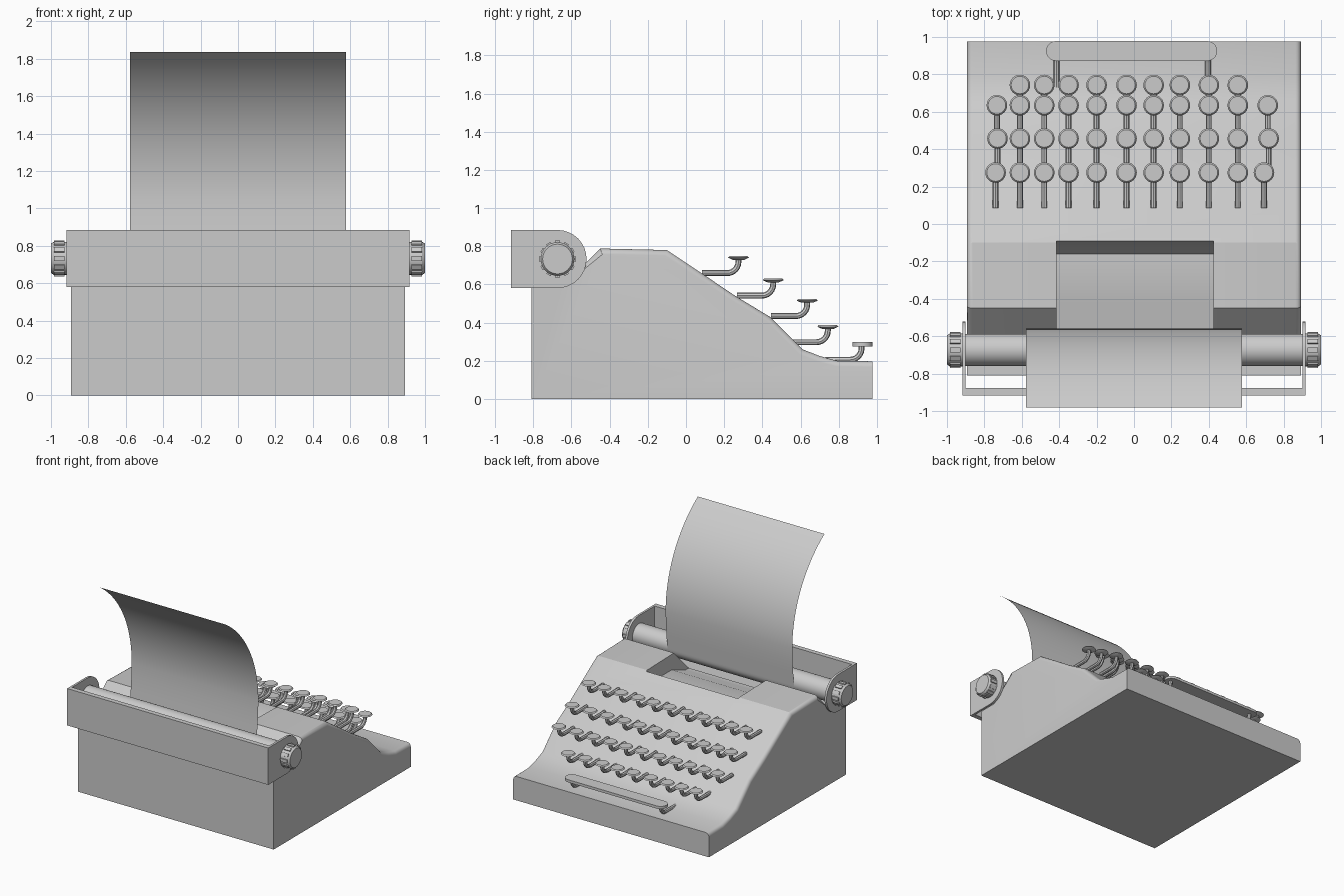
import bpy, bmesh, math
from mathutils import Matrix, Vector

if "Cube" in bpy.data.objects:
    bpy.data.objects.remove(bpy.data.objects["Cube"])


def finish(name, bm, angle=30):
    bmesh.ops.recalc_face_normals(bm, faces=bm.faces)
    me = bpy.data.meshes.new(name)
    bm.to_mesh(me)
    bm.free()
    ob = bpy.data.objects.new(name, me)
    bpy.context.collection.objects.link(ob)
    smooth(ob, angle)
    return ob


def smooth(ob, angle=30):
    bpy.ops.object.select_all(action='DESELECT')
    bpy.context.view_layer.objects.active = ob
    ob.select_set(True)
    bpy.ops.object.shade_smooth_by_angle(angle=math.radians(angle))


def prism(bm, points, offset):
    """Extrude a closed outline of 3D points along an offset."""
    face = bm.faces.new([bm.verts.new(p) for p in points])
    ext = bmesh.ops.extrude_face_region(bm, geom=[face], use_keep_orig=True)
    bmesh.ops.translate(bm, vec=offset, verts=[v for v in ext["geom"] if isinstance(v, bmesh.types.BMVert)])


def box(bm, lo, hi, turn=Matrix()):
    lo, hi = Vector(lo), Vector(hi)
    m = turn @ Matrix.Translation((lo + hi) / 2) @ Matrix.Diagonal((*(hi - lo), 1))
    bmesh.ops.create_cube(bm, size=1, matrix=m)


def cylinder_x(bm, x0, x1, r0, r1, y, z, sides=32):
    m = Matrix.Translation(((x0 + x1) / 2, y, z)) @ Matrix.Rotation(math.pi / 2, 4, 'Y')
    bmesh.ops.create_cone(bm, cap_ends=True, segments=sides, radius1=r0, radius2=r1, depth=x1 - x0, matrix=m)


def arc(cx, cy, r, a0, a1, n=16):
    return [(cx + r * math.cos(math.radians(a0 + (a1 - a0) * i / n)),
             cy + r * math.sin(math.radians(a0 + (a1 - a0) * i / n))) for i in range(n + 1)]


# Body: side profile with softened upper side edges
W = 0.893
profile = [(-0.81, 0), (0.977, 0), (0.977, 0.197), (0.79, 0.2), (0.70, 0.225), (0.61, 0.26), (0.44, 0.43),
           (0.25, 0.545), (0.08, 0.66), (-0.10, 0.78), (-0.45, 0.788), (-0.65, 0.585), (-0.81, 0.585)]
bm = bmesh.new()
prism(bm, [(-W, y, z) for y, z in profile], (2 * W, 0, 0))
top = [e for e in bm.edges if abs(e.verts[0].co.x - e.verts[1].co.x) < 1e-4
       and all(v.co.z > 0.19 and v.co.y > -0.7 for v in e.verts)]
bmesh.ops.bevel(bm, geom=top, offset=0.03, segments=4, profile=0.5, affect='EDGES')
body = finish("body", bm)

# Type basket recess cut into the top
bm = bmesh.new()
prism(bm, [(-0.415, y, z) for y, z in
           [(-0.08, 0.9), (-0.09, 0.77), (-0.16, 0.66), (-0.42, 0.66), (-0.60, 0.59), (-0.75, 0.59), (-0.75, 0.9)]],
      (0.84, 0, 0))
cutter = finish("recess_cutter", bm)
cutter.hide_render = True
mod = body.modifiers.new("recess", 'BOOLEAN')
mod.operation, mod.object, mod.solver = 'DIFFERENCE', cutter, 'EXACT'
bpy.context.view_layer.objects.active = body
bpy.ops.object.modifier_apply(modifier="recess")
bpy.data.objects.remove(cutter)
smooth(body)

# Carriage: two rounded end plates and a back wall
PY, PZ = -0.673, 0.733
plate = [(-0.917, 0.581), *arc(PY, PZ, 0.152, -90, 90), (-0.917, 0.885)]
bm = bmesh.new()
for x in (-0.918, 0.9):
    prism(bm, [(x, y, z) for y, z in plate], (0.018, 0, 0))
box(bm, (-0.9, -0.917, 0.581), (0.9, -0.877, 0.885))
finish("carriage", bm)

# Platen roller
bm = bmesh.new()
cylinder_x(bm, -0.905, 0.905, 0.086, 0.086, PY, PZ)
finish("platen", bm)

# Ribbed platen knobs
for side, label in ((-1, "left"), (1, "right")):
    bm = bmesh.new()
    cylinder_x(bm, 0.915, 0.985, 0.088, 0.088, 0, 0)
    cylinder_x(bm, 0.985, 1.0, 0.088, 0.078, 0, 0)
    for i in range(12):
        box(bm, (0.928, -0.013, 0.07), (0.985, 0.013, 0.096), Matrix.Rotation(i * math.pi / 6, 4, 'X'))
    bmesh.ops.scale(bm, vec=(side, 1, 1), verts=bm.verts)
    bmesh.ops.translate(bm, vec=(0, PY, PZ), verts=bm.verts)
    finish(label + "_knob", bm)

# Paper: wraps under the roller, rises and curls backwards
R = 0.944
sheet = arc(PY, PZ, 0.09, -120, 0, 12) + [(-0.572, 0.84), (-0.563, 0.95)]
sheet += arc(-0.56 - R, 1.05, R, 0, 56.3, 20)
bm = bmesh.new()
rows = [[bm.verts.new((x, y, z)) for x in (-0.578, 0.578)] for y, z in sheet]
for a, b in zip(rows, rows[1:]):
    bm.faces.new((a[0], a[1], b[1], b[0]))
finish("paper", bm, 60)

# Key layout: (disc y, disc z, x of first key, x of last key) per row
columns = [-0.61, -0.48, -0.35, -0.20, -0.04, 0.105, 0.245, 0.40, 0.555]
key_rows = [(0.275, 0.74, [-0.74, *columns, 0.695]), (0.457, 0.622, [-0.73, *columns, 0.72]),
            (0.635, 0.515, [-0.733, *columns, 0.715]), (0.743, 0.378, columns)]
BAR_Y, BAR_Z = 0.925, 0.286

# Key caps: shallow lens-shaped discs
bm = bmesh.new()
for y, z, xs in key_rows:
    for x in xs:
        for r0, r1, z0, z1 in ((0.03, 0.055, -0.011, 0), (0.055, 0.047, 0, 0.009)):
            bmesh.ops.create_cone(bm, cap_ends=True, segments=24, radius1=r0, radius2=r1, depth=z1 - z0,
                                  matrix=Matrix.Translation((x, y, z + (z0 + z1) / 2)))
finish("key_caps", bm)

# Space bar
bm = bmesh.new()
outline = arc(0.392, BAR_Y, 0.053, -90, 90, 12) + arc(-0.417, BAR_Y, 0.053, 90, 270, 12)
prism(bm, [(x, y, BAR_Z - 0.011) for x, y in outline], (0, 0, 0.022))
finish("space_bar", bm)

# Bent key levers swept as one curve object
curve = bpy.data.curves.new("key_levers", 'CURVE')
curve.dimensions = '3D'
curve.bevel_depth, curve.bevel_resolution, curve.use_fill_caps = 0.0155, 2, True
for y, z, xs in key_rows + [(BAR_Y - 0.005, BAR_Z, [-0.415, 0.395])]:
    path = [(y - 0.19, z - 0.081)] + arc(y - 0.06, z - 0.021, 0.06, -90, 0, 6) + [(y, z - 0.003)]
    for x in xs:
        sp = curve.splines.new('POLY')
        sp.points.add(len(path) - 1)
        for p, (py, pz) in zip(sp.points, path):
            p.co = (x, py, pz, 1)
levers = bpy.data.objects.new("key_levers", curve)
bpy.context.collection.objects.link(levers)
bpy.ops.object.select_all(action='DESELECT')
bpy.context.view_layer.objects.active = levers
levers.select_set(True)
bpy.ops.object.convert(target='MESH')
smooth(bpy.context.object, 40)
